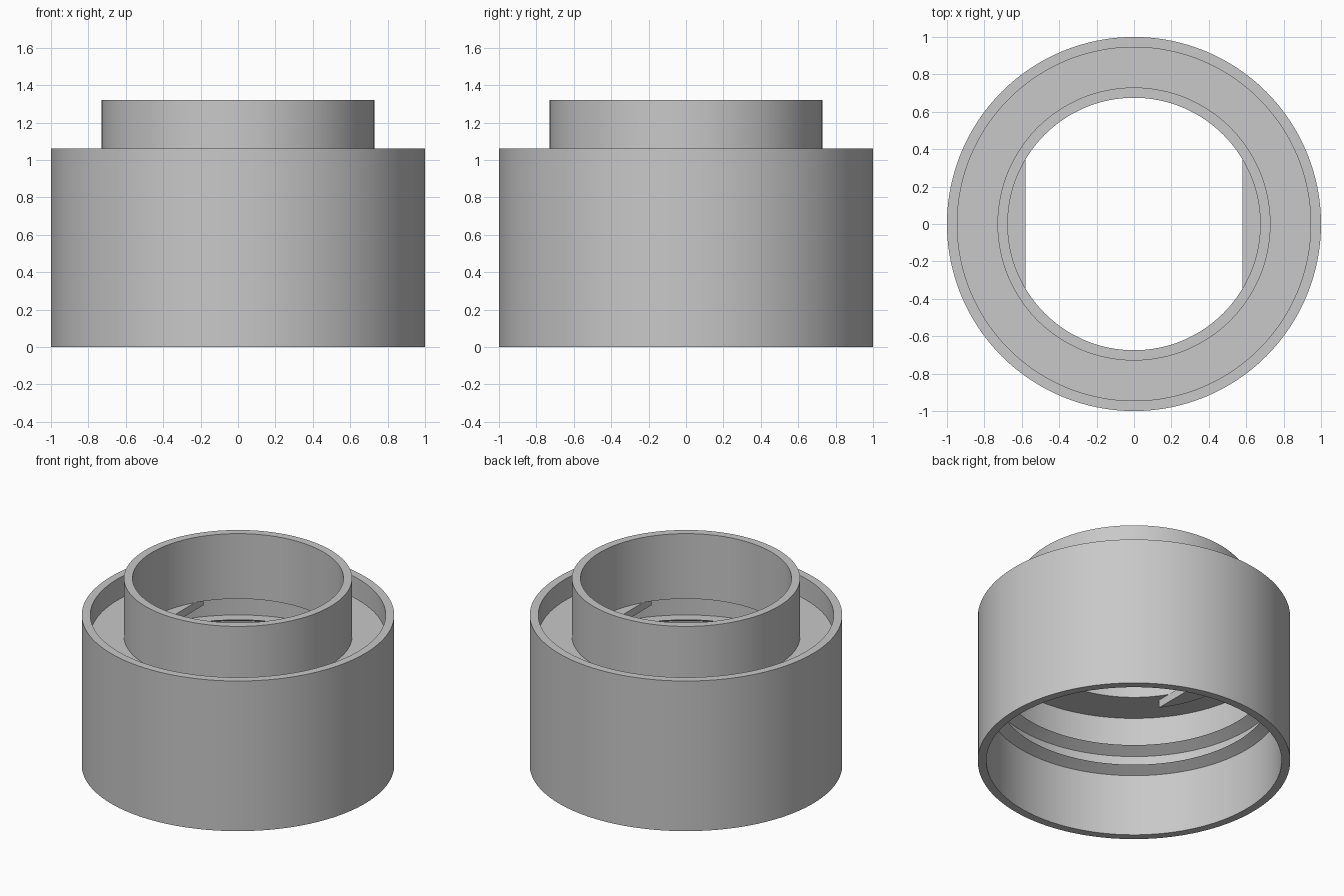
import bpy, bmesh, math

cube = bpy.data.objects.get("Cube")
if cube:
    bpy.data.objects.remove(cube, do_unlink=True)

SEGMENTS = 128
WALL, BORE, NECK = 0.945, 0.675, 0.73   # inner wall, bore and neck radii
CEILING, FLOOR = 0.86, 0.91             # faces of the connecting web
FLAT = 0.58                             # distance of the key flats from centre

grey = bpy.data.materials.new("light grey")
grey.use_nodes = True
grey.diffuse_color = (0.58, 0.58, 0.58, 1)
grey.node_tree.nodes["Principled BSDF"].inputs["Base Color"].default_value = grey.diffuse_color


def finish(name, bm):
    bmesh.ops.recalc_face_normals(bm, faces=bm.faces)
    mesh = bpy.data.meshes.new(name)
    bm.to_mesh(mesh)
    bm.free()
    mesh.materials.append(grey)
    obj = bpy.data.objects.new(name, mesh)
    bpy.context.collection.objects.link(obj)
    bpy.ops.object.select_all(action='DESELECT')
    obj.select_set(True)
    bpy.context.view_layer.objects.active = obj
    bpy.ops.object.shade_smooth_by_angle(angle=math.radians(25))
    return obj


def lathe(name, profile):
    """Revolve a closed (radius, height) outline around z."""
    bm = bmesh.new()
    rings = []
    for i in range(SEGMENTS):
        a = math.tau * i / SEGMENTS
        rings.append([bm.verts.new((r * math.cos(a), r * math.sin(a), z)) for r, z in profile])
    n = len(profile)
    for i in range(SEGMENTS):
        a, b = rings[i], rings[(i + 1) % SEGMENTS]
        for j in range(n):
            k = (j + 1) % n
            bm.faces.new((a[j], b[j], b[k], a[k]))
    return finish(name, bm)


def bead(top, foot):
    """Snap ridge on the inner wall: flat above, sloped below."""
    return [(WALL, top), (0.87, top), (WALL, foot)]


# Outer sleeve, web and raised neck as one turned part with two inner ridges
lathe("collar_body", [
    (1, 0), (1, 1.06), (WALL, 1.06), (WALL, FLOOR),
    (NECK, FLOOR), (NECK, 1.32), (BORE, 1.32), (BORE, CEILING), (WALL, CEILING),
    *bead(0.62, 0.578), *bead(0.475, 0.437), (WALL, 0)])

# Key tabs: circular segments hanging under the web on both sides
half = math.acos(FLAT / NECK)
for name, turn in (("left_key_tab", 0), ("right_key_tab", math.pi)):
    bm = bmesh.new()
    steps = 24
    arc = [turn - half + 2 * half * i / steps for i in range(steps + 1)]
    base = bm.faces.new([bm.verts.new((NECK * math.cos(a), NECK * math.sin(a), 0.805)) for a in arc])
    top = bmesh.ops.extrude_face_region(bm, geom=[base])["geom"]
    bmesh.ops.translate(bm, vec=(0, 0, CEILING - 0.805),
                        verts=[v for v in top if isinstance(v, bmesh.types.BMVert)])
    finish(name, bm)
